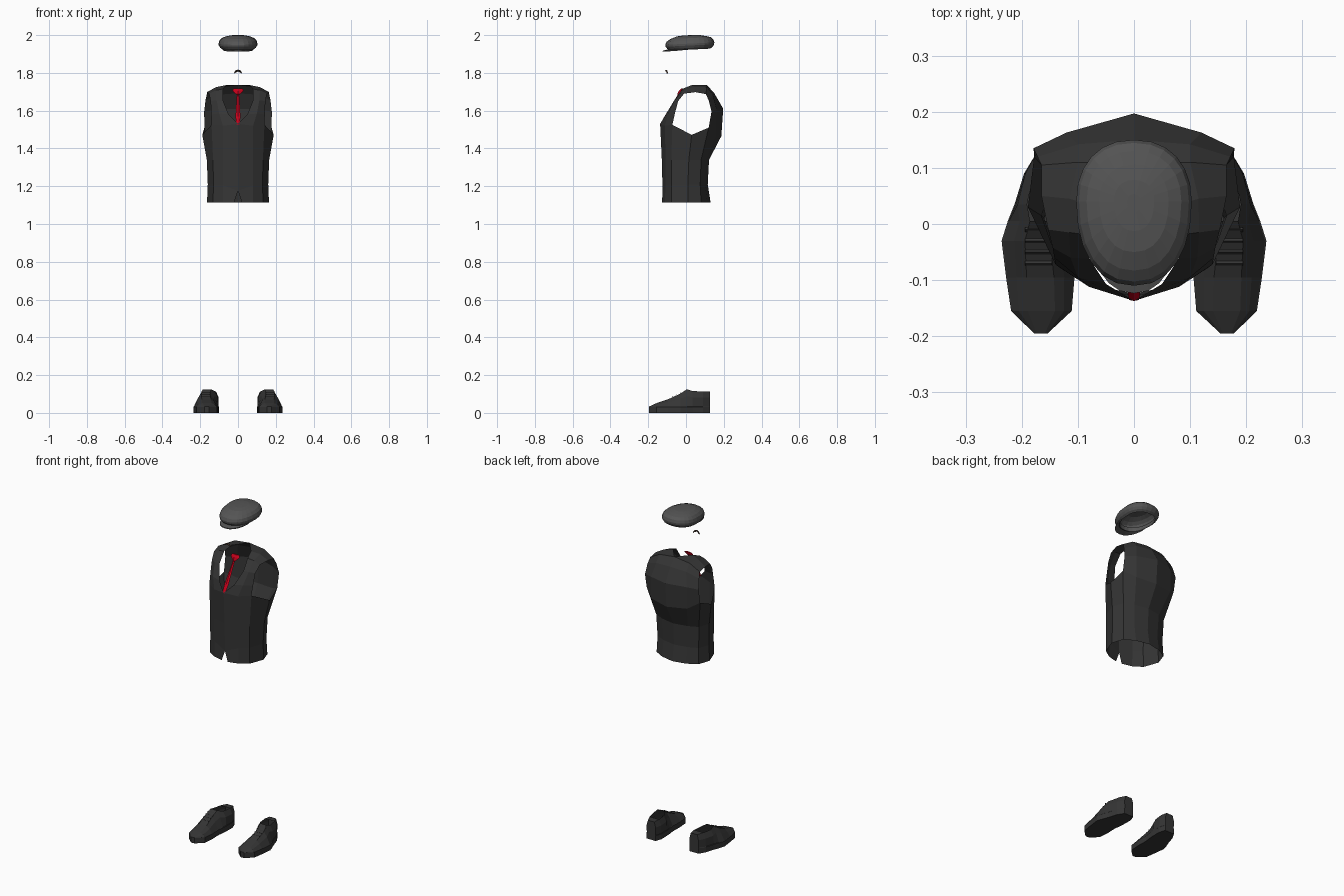
import bpy, bmesh, math

if "Cube" in bpy.data.objects:
    bpy.data.objects.remove(bpy.data.objects["Cube"])


def material(name, r, g, b):
    m = bpy.data.materials.new(name)
    m.diffuse_color = (r, g, b, 1)
    m.use_nodes = True
    m.node_tree.nodes["Principled BSDF"].inputs["Base Color"].default_value = m.diffuse_color
    return m


CHARCOAL = material("charcoal", 0.035, 0.035, 0.035)
GREY = material("cap_grey", 0.09, 0.09, 0.09)
RED = material("tie_red", 0.55, 0.0, 0.01)
BROWN = material("dark_brown", 0.05, 0.03, 0.02)


def add_grid(bm, rows, closed=False, caps=False, skip=None):
    """Skin a list of equally long point rows with flat quads."""
    vs = [[bm.verts.new(p) for p in row] for row in rows]
    n = len(rows[0])
    for i in range(len(rows) - 1):
        for j in range(n if closed else n - 1):
            if skip and skip(i, j):
                continue
            k = (j + 1) % n
            bm.faces.new((vs[i][j], vs[i][k], vs[i + 1][k], vs[i + 1][j]))
    if caps:
        bm.faces.new(vs[0])
        bm.faces.new(vs[-1])
    return vs


def finish(bm, name, mat, mirror=False):
    bmesh.ops.remove_doubles(bm, verts=bm.verts, dist=0.0005)
    bmesh.ops.recalc_face_normals(bm, faces=bm.faces)
    me = bpy.data.meshes.new(name)
    bm.to_mesh(me)
    bm.free()
    me.materials.append(mat)
    ob = bpy.data.objects.new(name, me)
    bpy.context.collection.objects.link(ob)
    if mirror:
        ob.modifiers.new("mirror", "MIRROR").merge_threshold = 0.001
    return ob


# Waistcoat: right half, front centre round to back centre
armpit = [(0, -.137, 1.53), (.08, -.112, 1.52), (.14, -.072, 1.525), (.189, .03, 1.472),
          (.178, .12, 1.51), (.12, .162, 1.475), (0, .187, 1.465)]
lower = [
    [(.02, -.127, 1.115), (.08, -.112, 1.115), (.132, -.078, 1.115), (.164, .01, 1.115),
     (.14, .08, 1.115), (.08, .113, 1.115), (0, .13, 1.115)],
    [(0, -.124, 1.175), (.08, -.108, 1.205), (.13, -.078, 1.21), (.16, .01, 1.21),
     (.137, .075, 1.21), (.08, .1, 1.21), (0, .115, 1.21)],
    [(0, -.128, 1.34), (.08, -.108, 1.34), (.132, -.078, 1.34), (.165, .015, 1.34),
     (.142, .08, 1.34), (.085, .106, 1.34), (0, .122, 1.34)],
    armpit]
# strap running up the front, over the shoulder and down the back
strap = [
    armpit[0:3],
    [(.05, -.107, 1.58), (.1, -.095, 1.585), (.142, -.06, 1.58)],
    [(.08, -.062, 1.655), (.113, -.06, 1.655), (.145, -.042, 1.65)],
    [(.078, -.02, 1.715), (.116, -.015, 1.708), (.153, -.01, 1.69)],
    [(.065, .03, 1.735), (.115, .045, 1.725), (.165, .05, 1.698)],
    [(0, .11, 1.737), (.1, .11, 1.725), (.165, .105, 1.688)],
    [(0, .15, 1.692), (.1, .142, 1.685), (.172, .12, 1.655)],
    [(0, .197, 1.61), (.12, .163, 1.605), (.179, .135, 1.595)],
    armpit[:3:-1]]
bm = bmesh.new()
add_grid(bm, lower)
add_grid(bm, strap)
finish(bm, "waistcoat", CHARCOAL, mirror=True)

# Tie: knot and blade following the neckline slope
rows = []
for z, w, t in [(1.717, .024, .006), (1.705, .028, .01), (1.688, .012, .009),
                (1.684, .006, .004), (1.57, .013, .004), (1.528, .009, .002)]:
    y = -.134 + (z - 1.53) * .61
    rows.append([(-w, y, z), (0, y - t, z), (w, y, z), (0, y + t, z)])
bm = bmesh.new()
add_grid(bm, rows, closed=True, caps=True)
finish(bm, "tie", RED)

# Moustache: small arched strip
rows = []
for x, z, h in [(-.021, 1.798, .002), (-.014, 1.807, .006), (0, 1.812, .005),
                (.014, 1.807, .006), (.021, 1.798, .002)]:
    y = -.11 + abs(x) * .4
    rows.append([(x, y + .006, z + h), (x, y - .001, z), (x, y + .006, z - h)])
bm = bmesh.new()
add_grid(bm, rows, closed=True, caps=True)
finish(bm, "moustache", BROWN)


# Flat cap: egg-shaped rings closing at the top, open underneath
def egg(a, s, z, tilt=.05):
    c, d = math.cos(a), math.sin(a)
    x = .103 * s * math.copysign(abs(c) ** .88, c)
    y = (.11 if d > 0 else .15) * s * math.copysign(abs(d) ** .92, d)
    return (x, .04 + y, z + tilt * y)


N = 24
rings = [(.78, 1.943), (.8, 1.924), (.92, 1.933), (.99, 1.946), (1, 1.956), (.95, 1.972),
         (.82, 1.985), (.6, 1.994), (.35, 1.999), (.12, 2.0)]
bm = bmesh.new()
vs = add_grid(bm, [[egg(2 * math.pi * i / N, s, z, .05 if .78 < s else .015) for i in range(N)]
                   for s, z in rings], closed=True)
bm.faces.new(vs[-1])
finish(bm, "cap_crown", GREY)

# Cap visor: thin crescent under the front of the crown
rows = []
for i in range(13):
    a = math.radians(195 + 150 * i / 12)
    f = math.sin(math.pi * i / 12) ** .7
    xi, yi, _ = egg(a, .8, 0)
    xo, yo, _ = egg(a, .8 + .29 * f, 0)
    xo = xi + (xo - xi) * .5
    zi, zo = 1.926, 1.926 - .011 * f
    rows.append([(xi, yi, zi + .003), (xo, yo, zo + .002), (xo, yo, zo - .003), (xi, yi, zi - .003)])
bm = bmesh.new()
add_grid(bm, rows, closed=True, caps=True)
finish(bm, "cap_visor", GREY)

# Shoes: sections from toe to heel (y, centre x, half width, top z, top width factor)
secs = [(-.195, .166, .012, .034, .6), (-.155, .165, .054, .052, .45),
        (-.095, .167, .061, .072, .4), (-.03, .172, .064, .102, .35),
        (.005, .164, .061, .125, .35), (.035, .157, .056, .115, .6),
        (.09, .148, .048, .114, .65), (.128, .143, .03, .112, .7)]
rows = []
for y, xc, w, zt, t in secs:
    half = [(w, 0), (w, .032), (w * .96, .034), (w * (t + .3), .034 + (zt - .034) * .6), (w * t, zt)]
    rows.append([(xc + x, y, z) for x, z in half] + [(xc - x, y, z) for x, z in half[::-1]])
bm = bmesh.new()
# the top strip is left out behind the tongue for the foot opening
vs = add_grid(bm, rows, closed=True, caps=True, skip=lambda i, j: j == 4 and 4 <= i <= 5)
finish(bm, "shoes", CHARCOAL, mirror=True)

# Laces: short bars across the instep
bm = bmesh.new()
for k in range(4):
    y = -.07 + .02 * k
    z = .085 + (y + .07) * .46
    pts = [(y - .004, z - .002), (y, z + .004), (y + .004, z + .002)]
    add_grid(bm, [[(.17 + sx * .024, py, pz) for py, pz in pts] for sx in (-1, 1)],
             closed=True, caps=True)
finish(bm, "laces", CHARCOAL, mirror=True)
